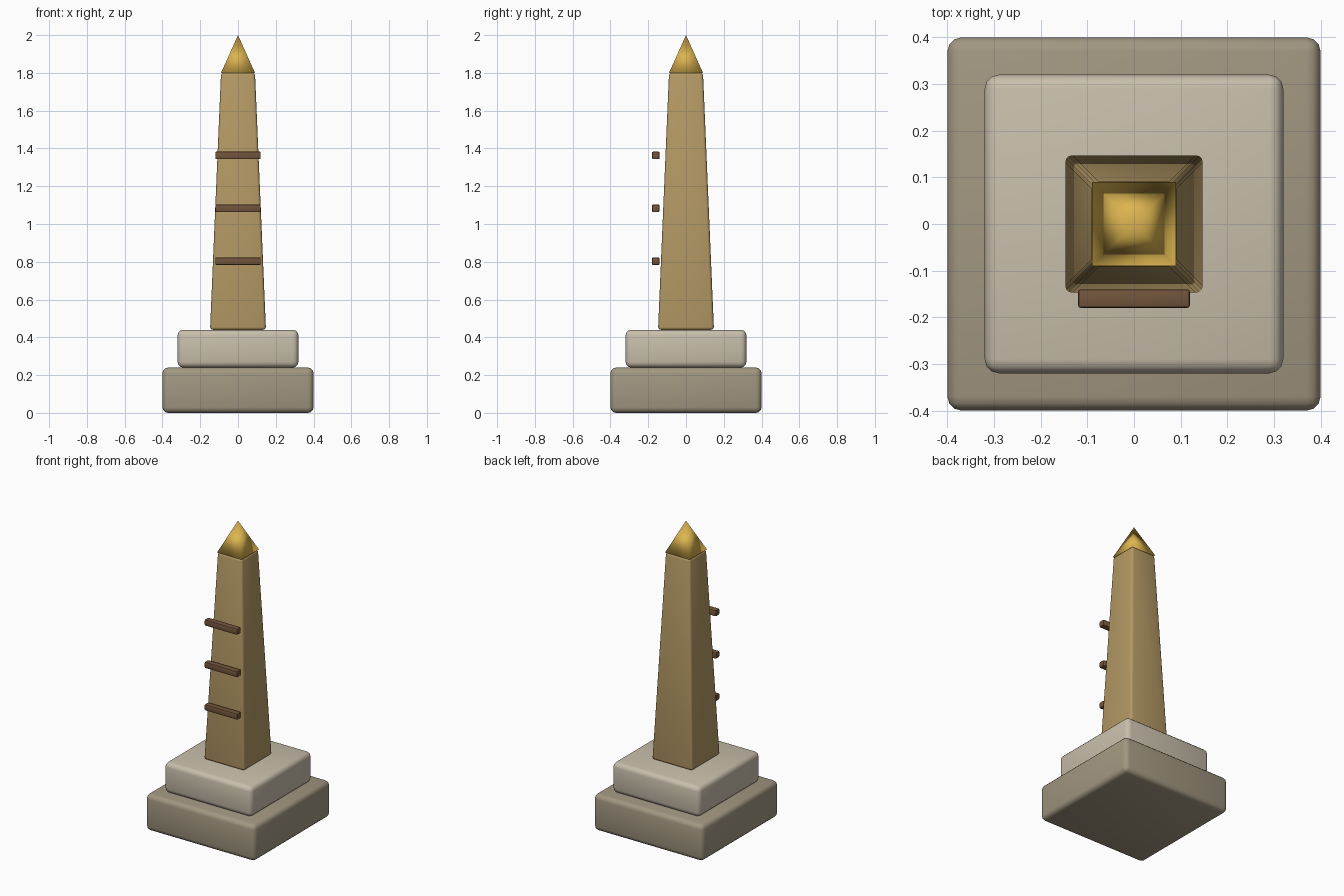
import bpy
import math

if "Cube" in bpy.data.objects:
    bpy.data.objects.remove(bpy.data.objects["Cube"])


def material(name, rgb):
    m = bpy.data.materials.new(name)
    m.diffuse_color = (*rgb, 1)
    m.use_nodes = True
    m.node_tree.nodes["Principled BSDF"].inputs["Base Color"].default_value = m.diffuse_color
    return m


def block(name, size, z0, z1, mat, bevel, x=0, y=0, top=None, segments=3):
    """Rounded block; 'top' scales the upper face for a taper."""
    bpy.ops.mesh.primitive_cube_add(size=1, location=(x, y, (z0 + z1) / 2))
    ob = bpy.context.object
    ob.name = name
    for v in ob.data.vertices:
        s = top if (top is not None and v.co.z > 0) else 1
        v.co.x *= size[0] * s
        v.co.y *= size[1] * s
        v.co.z *= z1 - z0
    mod = ob.modifiers.new("rounding", 'BEVEL')
    mod.width = bevel
    mod.segments = segments
    mod.limit_method = 'NONE'
    bpy.ops.object.modifier_apply(modifier=mod.name)
    bpy.ops.object.shade_smooth_by_angle(angle=math.radians(35))
    ob.data.materials.append(mat)
    return ob


dark_stone = material("dark_stone", (0.36, 0.31, 0.22))
pale_stone = material("pale_stone", (0.58, 0.52, 0.41))
sandstone = material("sandstone", (0.46, 0.32, 0.13))
gold = material("gold", (0.72, 0.46, 0.08))
brown = material("brown", (0.17, 0.09, 0.045))

# Stepped plinth
block("lower_plinth", (0.8, 0.8), 0, 0.24, dark_stone, 0.03)
block("upper_plinth", (0.64, 0.64), 0.24, 0.44, pale_stone, 0.03)

# Tapered shaft
block("shaft", (0.296, 0.296), 0.44, 1.80, sandstone, 0.015, top=0.09 / 0.148)

# Smooth-shaded four-sided cap
bpy.ops.mesh.primitive_cone_add(vertices=4, radius1=0.09 * math.sqrt(2), radius2=0,
                                depth=0.2, location=(0, 0, 1.9))
cap = bpy.context.object
cap.name = "pyramid_cap"
cap.rotation_euler.z = math.radians(45)
bpy.ops.object.shade_smooth()
cap.data.materials.append(gold)

# Bars on the front face
for i in range(3):
    z = 0.803 + 0.28 * i
    block(f"front_bar_{i + 1}", (0.24, 0.04), z - 0.02, z + 0.02, brown, 0.006,
          y=-0.16, segments=2)
